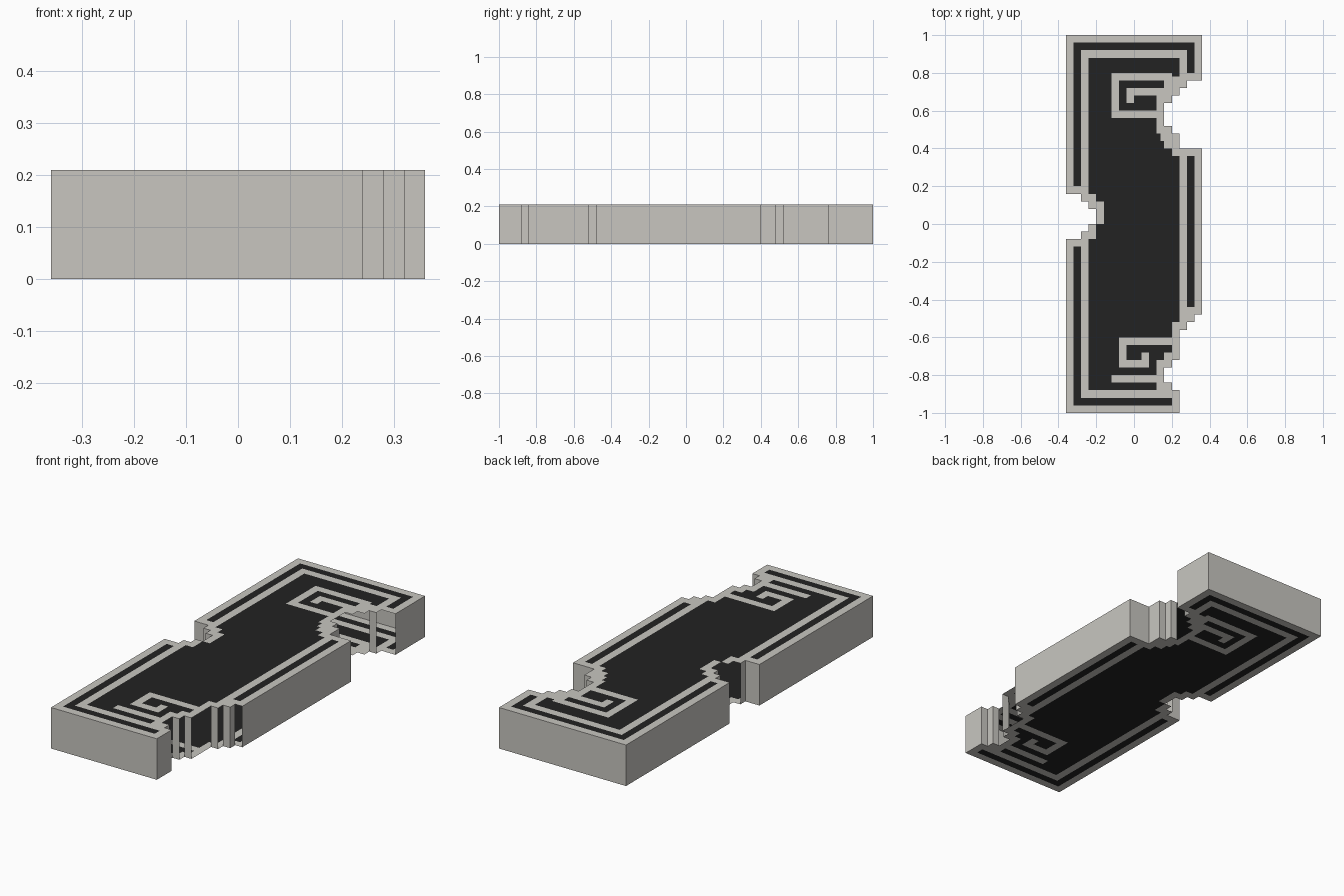
import bpy, bmesh

if "Cube" in bpy.data.objects:
    bpy.data.objects.remove(bpy.data.objects["Cube"])

S = 0.02          # grid cell
H = 0.21          # slab thickness


def material(name, rgb):
    m = bpy.data.materials.new(name)
    m.diffuse_color = (*rgb, 1)
    m.use_nodes = True
    m.node_tree.nodes["Principled BSDF"].inputs["Base Color"].default_value = m.diffuse_color
    return m


light = material("pale_grey", (0.58, 0.565, 0.53))
dark = material("near_black", (0.016, 0.016, 0.016))

# Stepped outline: (row top y, edge x), read from the bottom upwards
RIGHT = [(-.88, .24), (-.84, .20), (-.76, .16), (-.72, .20), (-.56, .24),
         (-.52, .28), (-.48, .32), (.40, .36), (.48, .24), (.52, .20),
         (.64, .16), (.68, .20), (.72, .24), (.76, .28), (1, .36)]
LEFT = [(-.08, -.36), (-.04, -.28), (0, -.24), (.08, -.20),
        (.12, -.24), (.16, -.28), (1, -.36)]

# Painted pattern, later rectangles over earlier: (is dark, x0, x1, y0, y1)
PAINT = [
    # border lines
    (1, -.32, .32, .92, .96), (1, .28, .32, .80, .96), (1, -.32, -.28, .20, .96),
    (1, -.32, -.28, -.96, -.12), (1, -.32, .20, -.96, -.92), (1, .28, .32, -.44, .36),
    # centre field
    (1, -.24, .24, -.88, .88),
    # upper hook
    (0, -.12, .20, .56, .80), (0, .20, .24, .36, .78), (0, .16, .20, .40, .56),
    (0, .12, .16, .48, .56), (0, .14, .16, .44, .48),
    (1, -.08, .16, .72, .76), (1, -.08, -.04, .60, .76),
    (1, -.08, .12, .60, .64), (1, 0, .12, .60, .68),
    # left notch rim
    (0, -.24, -.20, -.08, .16), (0, -.20, -.16, .00, .12),
    # lower hook
    (0, .20, .24, -.88, -.52), (0, -.08, .24, -.64, -.60),
    (0, -.08, -.04, -.76, -.60), (0, -.08, .08, -.76, -.72), (0, .04, .08, -.76, -.68),
    (0, .16, .20, -.88, -.68), (0, .12, .16, -.88, -.72), (0, -.12, .16, -.84, -.80),
]


def edge(table, y):
    return next(x for top, x in table if y < top)


def solid(x, y):
    return abs(y) < 1 and edge(LEFT, y) < x < edge(RIGHT, y)


def is_dark(x, y):
    d = 0
    for k, x0, x1, y0, y1 in PAINT:
        if x0 < x < x1 and y0 < y < y1:
            d = k
    return d


def is_open(x, y, nx, ny):
    """Wall pieces left open inside the notches."""
    if x > 0:
        if nx > 0:
            return -.84 < y < -.52 or .52 < y < .76
        if ny < 0:
            return abs(y + .48) < .01 or .63 < y < .69 or abs(y - .76) < .01
    return -.285 < x < -.1 and -.045 < y < .085 and ny >= 0


bm = bmesh.new()
verts = {}


def vert(i, j, z):
    if (i, j, z) not in verts:
        verts[i, j, z] = bm.verts.new((-.36 + i * S, -1 + j * S, z))
    return verts[i, j, z]


def face(pts, mat):
    bm.faces.new([vert(*p) for p in pts]).material_index = mat


for i in range(36):
    for j in range(100):
        x, y = -.36 + (i + .5) * S, -1 + (j + .5) * S
        if not solid(x, y):
            continue
        # top and bottom carry the same pattern
        ring = [(i, j), (i + 1, j), (i + 1, j + 1), (i, j + 1)]
        mat = is_dark(x, y)
        face([(a, b, H) for a, b in ring], mat)
        face([(a, b, 0) for a, b in reversed(ring)], mat)
        # side walls wherever the neighbour cell is empty
        for k, (nx, ny) in enumerate([(0, -1), (1, 0), (0, 1), (-1, 0)]):
            if solid(x + nx * S, y + ny * S):
                continue
            if is_open(x + nx * S / 2, y + ny * S / 2, nx, ny):
                continue
            a, b = ring[k], ring[(k + 1) % 4]
            face([(*a, 0), (*b, 0), (*b, H), (*a, H)], 0)

# merge cells of the same colour into larger flat faces
bmesh.ops.dissolve_limit(bm, angle_limit=0.01, verts=bm.verts, edges=bm.edges,
                         delimit={'MATERIAL'})
bmesh.ops.triangulate(bm, faces=[f for f in bm.faces if len(f.verts) > 4])

mesh = bpy.data.meshes.new("patterned_slab")
bm.to_mesh(mesh)
bm.free()
mesh.materials.append(light)
mesh.materials.append(dark)
bpy.context.collection.objects.link(bpy.data.objects.new("patterned_slab", mesh))
